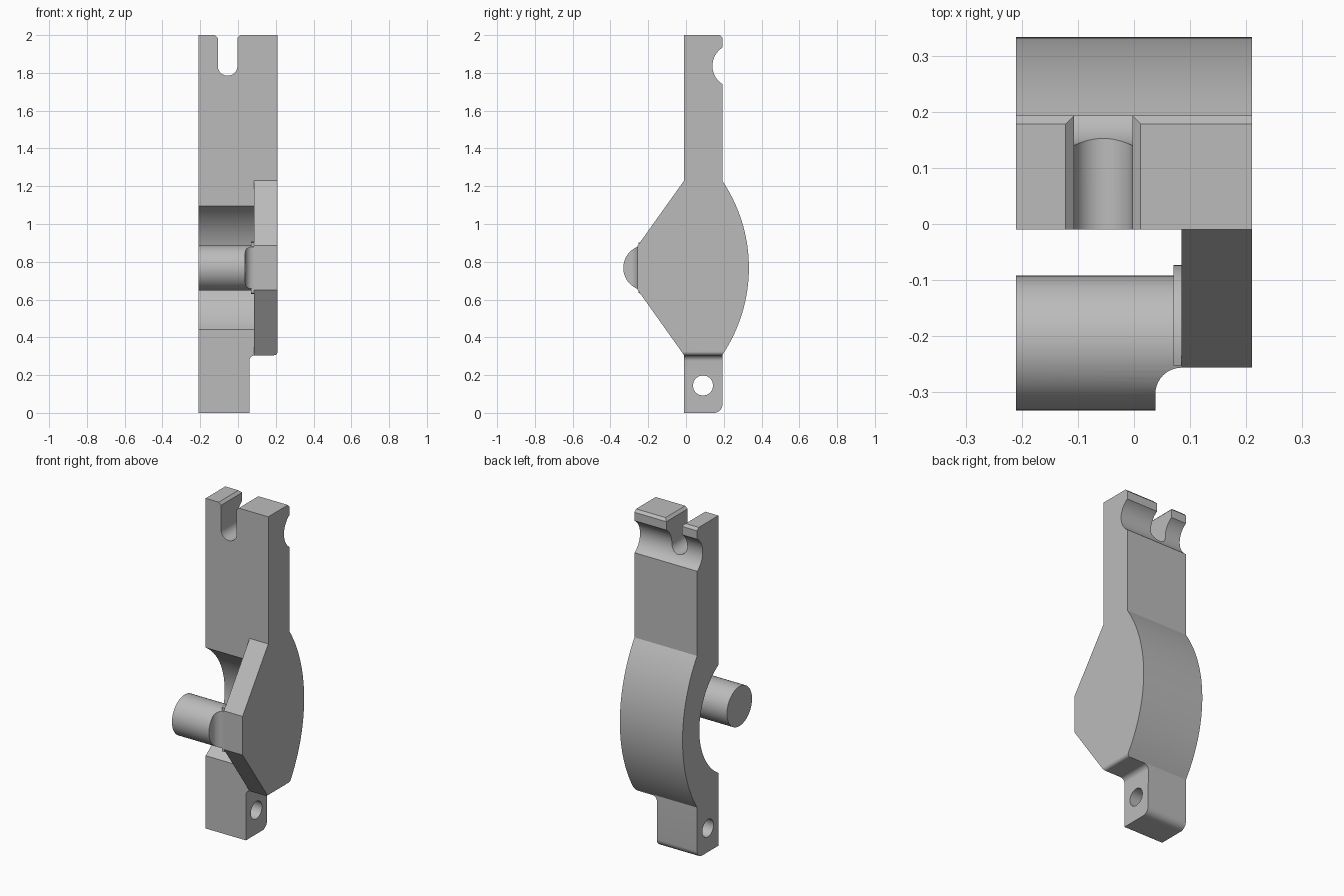
import bpy, bmesh
from math import cos, sin, pi, radians, atan2, hypot

if "Cube" in bpy.data.objects:
    bpy.data.objects.remove(bpy.data.objects["Cube"], do_unlink=True)

metal = bpy.data.materials.new("plain grey")
metal.use_nodes = True
GREY = (0.5, 0.5, 0.5, 1)
metal.diffuse_color = GREY
metal.node_tree.nodes["Principled BSDF"].inputs["Base Color"].default_value = GREY


def arc(cu, cv, r, a0, a1, n=16):
    """Points of an arc, angles in degrees."""
    steps = [radians(a0 + (a1 - a0) * i / n) for i in range(n + 1)]
    return [(cu + r * cos(a), cv + r * sin(a)) for a in steps]


def prism(name, profile, axis, lo, hi):
    """Extrude a 2D profile along the given axis, from lo to hi."""
    place = {"x": lambda u, v, t: (t, u, v),
             "y": lambda u, v, t: (u, t, v),
             "z": lambda u, v, t: (u, v, t)}[axis]
    bm = bmesh.new()
    ends = [[bm.verts.new(place(u, v, t)) for u, v in profile] for t in (lo, hi)]
    n = len(profile)
    for end in ends:
        bm.faces.new(end)
    for i in range(n):
        j = (i + 1) % n
        bm.faces.new((ends[0][i], ends[0][j], ends[1][j], ends[1][i]))
    bmesh.ops.recalc_face_normals(bm, faces=bm.faces)
    mesh = bpy.data.meshes.new(name)
    bm.to_mesh(mesh)
    bm.free()
    mesh.materials.append(metal)
    obj = bpy.data.objects.new(name, mesh)
    bpy.context.collection.objects.link(obj)
    return obj


def combine(obj, tool, operation):
    """Apply a boolean and remove the tool object."""
    mod = obj.modifiers.new("boolean", "BOOLEAN")
    mod.operation, mod.object, mod.solver = operation, tool, "EXACT"
    bpy.context.view_layer.objects.active = obj
    bpy.ops.object.modifier_apply(modifier=mod.name)
    bpy.data.objects.remove(tool, do_unlink=True)


def smooth(obj):
    bpy.ops.object.select_all(action="DESELECT")
    obj.select_set(True)
    bpy.context.view_layer.objects.active = obj
    bpy.ops.object.shade_smooth_by_angle(angle=radians(20))


W = 0.21                      # half width
FRONT, BACK = -0.01, 0.193    # faces of the bar
PIN_Y, PIN_Z = -0.212, 0.768  # pin axis

# Body: bar with bulging back, back groove and front wedge
bulge_r, bulge_y = 0.826, -0.493
bulge_a = 33.8
groove_y, groove_z, groove_r = 0.255, 1.837, 0.115
groove_a = 122.6
outline = [(FRONT, 2), (FRONT, 1.23), (-0.256, 0.885), (-0.256, 0.651),
           (FRONT, 0.305), (FRONT, 0)]
outline += arc(BACK - 0.045, 0.045, 0.045, -90, 0, 10)
outline += arc(bulge_y, PIN_Z, bulge_r, -bulge_a, bulge_a, 40)
outline += arc(groove_y, groove_z, groove_r, 360 - groove_a, groove_a, 24)
outline += [(BACK, 1.985), (BACK - 0.015, 2)]
body = prism("lever_body", outline, "x", -W, W)

# Round clearance around the pin, which also limits the wedge to one side
clear_r = 0.386
half = atan2(0.327, FRONT - PIN_Y) * 180 / pi
clear_r = hypot(0.327, FRONT - PIN_Y)
clearance = [(-0.5, 0.2), (FRONT, 0.2)]
clearance += arc(PIN_Y, PIN_Z, clear_r, -half, half, 40)
clearance += [(FRONT, 1.3), (-0.5, 1.3)]
combine(body, prism("clearance_cutter", clearance, "x", -0.4, 0.085), "DIFFERENCE")

# Narrow foot, with rounded inner and outer corners
foot = [(0.06, -0.1)]
foot += arc(0.09, 0.275, 0.03, 180, 90, 8)
foot += arc(W - 0.02, 0.325, 0.02, -90, 0, 8)
foot += [(0.3, 0.325), (0.3, -0.1)]
combine(body, prism("foot_cutter", foot, "y", -0.6, 0.6), "DIFFERENCE")

# Cross hole in the foot
hole = arc(0.09, 0.145, 0.053, 0, 352.5, 47)
combine(body, prism("hole_cutter", hole, "x", -0.4, 0.4), "DIFFERENCE")

# Round-ended slot in the top, with chamfered mouth
slot_x, slot_r = -0.055, 0.052
slot = arc(slot_x, 1.837, slot_r, 180, 360, 24)
slot += [(slot_x + slot_r, 1.985), (slot_x + slot_r + 0.015, 2),
         (slot_x + slot_r + 0.015, 2.1), (slot_x - slot_r - 0.015, 2.1),
         (slot_x - slot_r - 0.015, 2), (slot_x - slot_r, 1.985)]
combine(body, prism("slot_cutter", slot, "y", -0.4, 0.5), "DIFFERENCE")
smooth(body)

# Pin with a thin collar, trimmed flush with the wedge front
pin = prism("pin", arc(PIN_Y, PIN_Z, 0.12, 0, 354, 59), "x", -W, 0.085)
collar = prism("pin_collar", arc(PIN_Y, PIN_Z, 0.139, 0, 354, 59), "x", 0.07, 0.085)
collar_trim = [(0, -0.5), (0, -0.252), (0.3, -0.252), (0.3, -0.5)]
combine(collar, prism("collar_cutter", collar_trim, "z", 0.4, 1.2), "DIFFERENCE")
combine(pin, collar, "UNION")
trim = [(0.038, -0.5)]
trim += arc(0.085, -0.303, 0.047, 180, 90, 10)
trim += [(0.3, -0.256), (0.3, -0.5)]
combine(pin, prism("pin_cutter", trim, "z", 0.4, 1.2), "DIFFERENCE")
smooth(pin)
